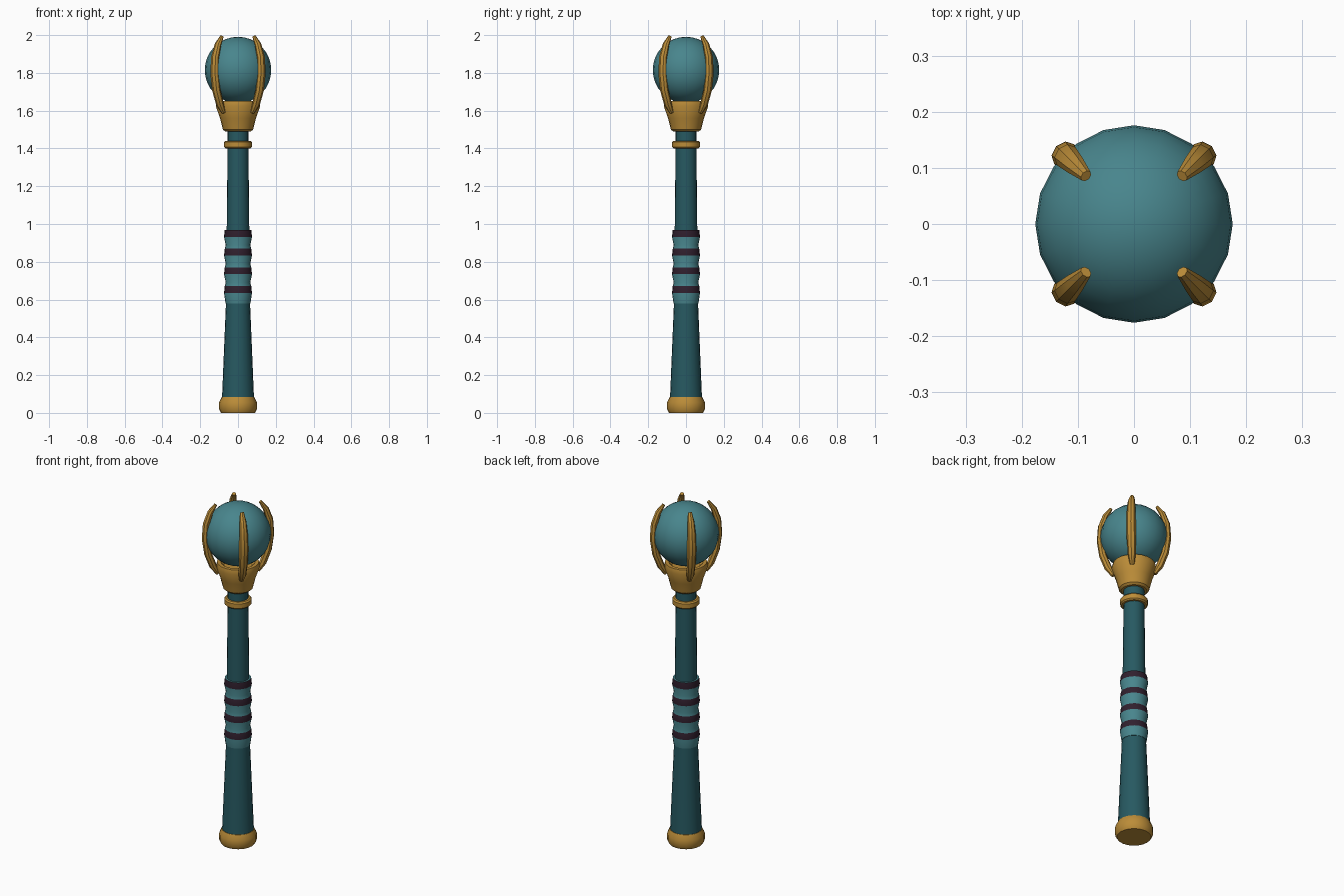
import bpy
import bmesh
from math import radians, cos, sin, pi
from mathutils import Vector

cube = bpy.data.objects.get("Cube")
if cube:
    bpy.data.objects.remove(cube, do_unlink=True)


def material(name, rgb):
    m = bpy.data.materials.new(name)
    m.use_nodes = True
    m.diffuse_color = (*rgb, 1)
    m.node_tree.nodes["Principled BSDF"].inputs["Base Color"].default_value = (*rgb, 1)
    return m


gold = material("gold", (0.50, 0.265, 0.04))
dark_teal = material("dark teal", (0.02, 0.1, 0.12))
light_teal = material("light teal", (0.065, 0.235, 0.265))
plum = material("dark plum", (0.03, 0.014, 0.027))


def finish(bm, name, mats, angle=35):
    bmesh.ops.recalc_face_normals(bm, faces=bm.faces)
    mesh = bpy.data.meshes.new(name)
    bm.to_mesh(mesh)
    bm.free()
    for m in mats:
        mesh.materials.append(m)
    ob = bpy.data.objects.new(name, mesh)
    bpy.context.collection.objects.link(ob)
    bpy.ops.object.select_all(action='DESELECT')
    ob.select_set(True)
    bpy.context.view_layer.objects.active = ob
    bpy.ops.object.shade_smooth_by_angle(angle=radians(angle))
    return ob


def loft(bm, rings):
    """Skin a list of point rings and cap both ends."""
    loops = [[bm.verts.new(p) for p in ring] for ring in rings]
    n = len(loops[0])
    for a, b in zip(loops, loops[1:]):
        for i in range(n):
            j = (i + 1) % n
            bm.faces.new((a[i], a[j], b[j], b[i]))
    bm.faces.new(loops[0][::-1])
    bm.faces.new(loops[-1])


def turned(name, profile, mats, sides=20):
    """Solid of revolution from (radius, height) pairs."""
    bm = bmesh.new()
    loft(bm, [[(r * cos(2 * pi * i / sides), r * sin(2 * pi * i / sides), z)
               for i in range(sides)] for r, z in profile])
    return finish(bm, name, mats)


# Handle
turned("pommel", [(0.09, 0), (0.1, 0.018), (0.1, 0.055), (0.087, 0.083)], [gold])
turned("shaft", [(0.085, 0.07), (0.063, 0.6), (0.06, 0.95), (0.055, 1.41), (0.055, 1.51)],
       [dark_teal])
turned("collar_ring", [(0.066, 1.4), (0.073, 1.407), (0.073, 1.433), (0.066, 1.44)], [gold])

# Wrapped grip: dark bands between pinched light bands
profile = [(0.066, 0.58)]
for k in range(4):
    z = 0.635 + 0.099 * k
    profile += [(0.074, z), (0.07, z + 0.037)]
    if k < 3:
        profile.append((0.065, z + 0.055))
grip = turned("grip", profile, [light_teal, plum])
for f in grip.data.polygons:
    if abs(f.normal.z) < 0.9 and (f.center.z - 0.635) % 0.099 < 0.037:
        f.material_index = 1

# Head
turned("cup", [(0.068, 1.49), (0.08, 1.5), (0.095, 1.56), (0.118, 1.625), (0.112, 1.65),
               (0.092, 1.65), (0.075, 1.63)], [gold])
bm = bmesh.new()
bmesh.ops.create_uvsphere(bm, u_segments=20, v_segments=16, radius=0.176)
bmesh.ops.translate(bm, verts=bm.verts, vec=(0, 0, 1.815))
finish(bm, "orb", [light_teal], 60)

# Four claws: (distance from axis, height, half depth, half width)
path = [(0.108, 1.59, 0.012, 0.012), (0.135, 1.635, 0.02, 0.021),
        (0.163, 1.71, 0.02, 0.024), (0.176, 1.80, 0.02, 0.025),
        (0.171, 1.885, 0.019, 0.023), (0.15, 1.95, 0.016, 0.019),
        (0.121, 1.993, 0.009, 0.011)]
for k, side in enumerate(("back_left", "back_right", "front_right", "front_left")):
    a = pi / 4 + k * pi / 2
    out = Vector((cos(a), sin(a), 0))
    across = Vector((-sin(a), cos(a), 0))
    up = Vector((0, 0, 1))
    rings = []
    for i, (r, z, d, w) in enumerate(path):
        p, q = path[max(i - 1, 0)], path[min(i + 1, len(path) - 1)]
        t = (out * (q[0] - p[0]) + up * (q[1] - p[1])).normalized()
        depth = across.cross(t)
        c = out * r + up * z
        rings.append([c + depth * d * cos(s * pi / 4) + across * w * sin(s * pi / 4)
                      for s in range(8)])
    bm = bmesh.new()
    loft(bm, rings)
    finish(bm, "claw_" + side, [gold], 25)
